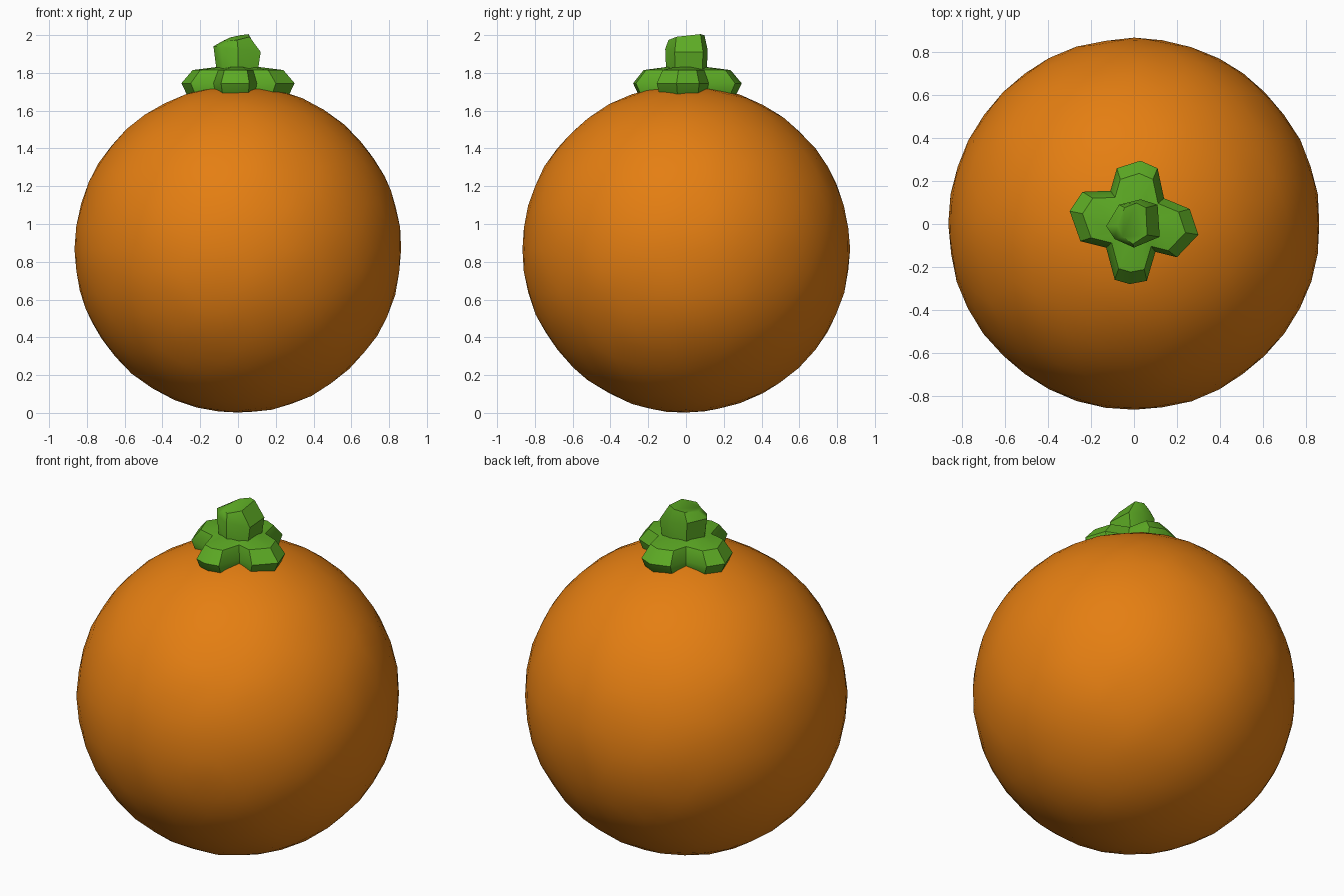
import bpy, bmesh, math, random
from mathutils import Vector

cube = bpy.data.objects.get("Cube")
if cube:
    bpy.data.objects.remove(cube, do_unlink=True)
random.seed(4)


def material(name, rgb):
    m = bpy.data.materials.new(name)
    m.use_nodes = True
    m.diffuse_color = (*rgb, 1)
    bsdf = m.node_tree.nodes["Principled BSDF"]
    bsdf.inputs["Base Color"].default_value = (*rgb, 1)
    bsdf.inputs["Roughness"].default_value = 0.7
    return m


def finish(name, bm, mat, angle):
    bmesh.ops.recalc_face_normals(bm, faces=bm.faces)
    mesh = bpy.data.meshes.new(name)
    bm.to_mesh(mesh)
    bm.free()
    mesh.materials.append(mat)
    ob = bpy.data.objects.new(name, mesh)
    bpy.context.collection.objects.link(ob)
    bpy.ops.object.select_all(action="DESELECT")
    ob.select_set(True)
    bpy.context.view_layer.objects.active = ob
    bpy.ops.object.shade_smooth_by_angle(angle=math.radians(angle))


def loft(name, rings, mat, angle):
    """Skin a stack of equal-length rings and cap both ends."""
    bm = bmesh.new()
    loops = [[bm.verts.new(p) for p in ring] for ring in rings]
    n = len(loops[0])
    for low, high in zip(loops, loops[1:]):
        for i in range(n):
            j = (i + 1) % n
            bm.faces.new((low[i], low[j], high[j], high[i]))
    bm.faces.new(loops[0])
    bm.faces.new(loops[-1])
    finish(name, bm, mat, angle)


orange = material("orange peel", (0.78, 0.21, 0.006))
green = material("leaf green", (0.11, 0.41, 0.018))

# Fruit: slightly uneven ball
R = 0.867
bm = bmesh.new()
bmesh.ops.create_icosphere(bm, subdivisions=4, radius=R)
for v in bm.verts:
    v.co = v.co * (1 + random.uniform(-0.004, 0.003)) + Vector((0, 0, R))
finish("fruit", bm, orange, 40)

# Calyx: four blunt lobes with a bevelled rim
outline = [(0.3, -0.05), (0.26, 0.07), (0.14, 0.12), (0.11, 0.26),
           (0.03, 0.295), (-0.08, 0.26), (-0.11, 0.155), (-0.24, 0.15),
           (-0.3, 0.06), (-0.25, -0.08), (-0.13, -0.11), (-0.09, -0.26),
           (-0.02, -0.28), (0.06, -0.265), (0.1, -0.13), (0.2, -0.155)]
levels = [(0.82, 1.66), (0.91, 1.69), (1, 1.745), (0.8, 1.815), (0.4, 1.83)]
loft("calyx", [[(x * s, y * s, z) for x, y in outline] for s, z in levels],
     green, 40)

# Stem: stubby, flared upwards with a slanted cut
stem = [(-0.13, -0.01), (-0.07, 0.09), (0.03, 0.115), (0.11, 0.09),
        (0.12, -0.06), (0, -0.11), (-0.09, -0.07)]
base = [(x * 0.85, y * 0.95, 1.79) for x, y in stem]
middle = [(x, y, 1.925 - 0.12 * x) for x, y in stem]
top = [(x * 0.55 - 0.005, y * 0.85, 1.985 + 0.1 * x + 0.1 * y) for x, y in stem]
loft("stem", [base, middle, top], green, 40)
